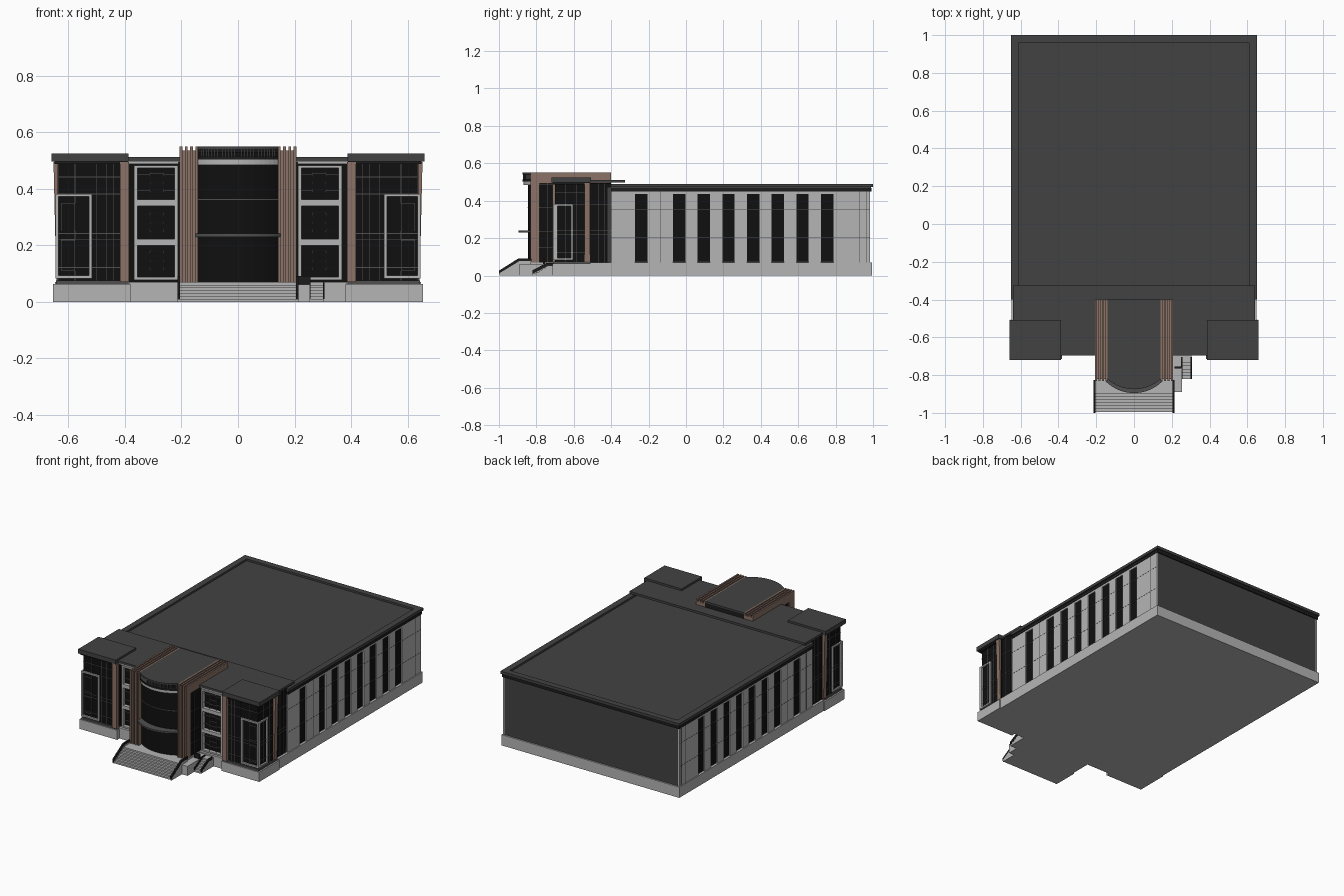
import bpy, bmesh, math


def mat(name, r, g, b):
    m = bpy.data.materials.new(name)
    m.diffuse_color = (r, g, b, 1)
    return m


GLASS = mat("dark_glass", 0.005, 0.005, 0.005)
ROOF = mat("roof_grey", 0.055, 0.055, 0.055)
BLACK = mat("black_trim", 0.012, 0.012, 0.012)
STONE = mat("light_stone", 0.46, 0.46, 0.46)
LINE = mat("frame_grey", 0.08, 0.08, 0.08)
WOOD = mat("brown_cladding", 0.26, 0.17, 0.135)


def finish(name, bm, m):
    bmesh.ops.recalc_face_normals(bm, faces=bm.faces)
    me = bpy.data.meshes.new(name)
    bm.to_mesh(me)
    bm.free()
    me.materials.append(m)
    ob = bpy.data.objects.new(name, me)
    bpy.context.collection.objects.link(ob)
    return ob


def add_prism(bm, pts, axis, a, b):
    """Extrude a polygon along x or z between a and b."""
    put = (lambda p, t: (t, p[0], p[1])) if axis == "x" else (lambda p, t: (p[0], p[1], t))
    lo = [bm.verts.new(put(p, a)) for p in pts]
    hi = [bm.verts.new(put(p, b)) for p in pts]
    bm.faces.new(lo)
    bm.faces.new(hi)
    for i in range(len(pts)):
        j = (i + 1) % len(pts)
        bm.faces.new((lo[i], lo[j], hi[j], hi[i]))


def boxes(name, items, m, mirror=False, flare=0.0):
    """Boxes (x0, x1, y0, y1, z0, z1), optionally mirrored in x, top pushed out by flare."""
    bm = bmesh.new()
    for x0, x1, y0, y1, z0, z1 in items:
        for s in (1, -1) if mirror else (1,):
            n = len(bm.verts)
            add_prism(bm, [(s * x0, y0), (s * x1, y0), (s * x1, y1), (s * x0, y1)], "z", z0, z1)
            bm.verts.ensure_lookup_table()
            for v in bm.verts[n + 4:]:
                v.co.x += s * flare
    return finish(name, bm, m)


def prisms(name, pts, spans, m):
    bm = bmesh.new()
    for a, b in spans:
        add_prism(bm, pts, "x", a, b)
    return finish(name, bm, m)


def arc(w, y, d, n=16):
    """Points on a shallow arc bulging to -y by d across half width w."""
    r = (w * w + d * d) / (2 * d)
    t = math.asin(w / r)
    return [(r * math.sin(-t + 2 * t * i / n), y - d + r - r * math.cos(-t + 2 * t * i / n))
            for i in range(n + 1)]


def bow(name, w, y, d, back, z0, z1, m):
    bm = bmesh.new()
    add_prism(bm, arc(w, y, d) + [(w, back), (-w, back)], "z", z0, z1)
    return finish(name, bm, m)


def frame_front(x0, x1, y0, y1, z0, z1, t):
    return [(x0, x0 + t, y0, y1, z0, z1), (x1 - t, x1, y0, y1, z0, z1),
            (x0 + t, x1 - t, y0, y1, z0, z0 + t), (x0 + t, x1 - t, y0, y1, z1 - t, z1)]


def frame_side(x0, x1, y0, y1, z0, z1, t):
    return [(x0, x1, y0, y0 + t, z0, z1), (x0, x1, y1 - t, y1, z0, z1),
            (x0, x1, y0 + t, y1 - t, z0, z0 + t), (x0, x1, y0 + t, y1 - t, z1 - t, z1)]


# Plinth
boxes("plinth", [(-0.648, 0.648, -0.51, 0.995, 0, 0.07), (-0.385, 0.385, -0.69, -0.51, 0, 0.07)], STONE)
boxes("tower_plinth", [(0.38, 0.655, -0.715, -0.505, 0, 0.063)], STONE, True)
boxes("tower_plinth_step", [(0.387, 0.645, -0.708, -0.51, 0.063, 0.075)], LINE, True)

# Main hall: dark core, light side piers between recessed windows
boxes("hall_core", [(-0.632, 0.632, -0.42, 0.985, 0.07, 0.47)], ROOF)
boxes("side_window_glass", [(0.632, 0.634, -0.28, 0.80, 0.075, 0.44)], GLASS, True)
centres = [-0.24] + [-0.037 + 0.132 * i for i in range(7)]
edges = [-0.40] + [c + s for c in centres for s in (-0.033, 0.033)] + [0.985]
piers = [(0.632, 0.642, edges[i], edges[i + 1], 0.07, 0.45) for i in range(0, len(edges), 2)]
piers += [(0.632, 0.642, -0.28, 0.80, 0.437, 0.45)]
boxes("side_piers", piers, STONE, True)
joints = [(0.642, 0.6428, p[2], p[3], z, z + 0.002) for p in piers[:-1] for z in (0.2, 0.35)]
joints += [(0.642, 0.6428, y, y + 0.002, 0.07, 0.45) for y in (-0.335, -0.137, 0.86, 0.925, 0.965)]
joints += [(0.634, 0.636, c - 0.033, c + 0.033, z, z + 0.003) for c in centres for z in (0.2, 0.35)]
boxes("panel_joints", joints, LINE, True)

# Main roof: stepped cornice with a low parapet
boxes("cornice_lower", [(-0.645, 0.645, -0.40, 0.992, 0.45, 0.468)], BLACK)
boxes("roof_deck", [(-0.64, 0.64, -0.40, 0.99, 0.468, 0.478)], ROOF)
boxes("parapet", [(-0.65, -0.61, -0.40, 1.0, 0.472, 0.49), (0.61, 0.65, -0.40, 1.0, 0.472, 0.49),
                  (-0.61, 0.61, 0.96, 1.0, 0.472, 0.49)], ROOF)

# Front wing body and its roof slab
boxes("wing_glass", [(-0.632, 0.632, -0.52, -0.40, 0.07, 0.495),
                     (-0.39, 0.39, -0.665, -0.52, 0.07, 0.495)], GLASS)
boxes("wing_roof", [(-0.64, 0.64, -0.52, -0.325, 0.497, 0.512),
                    (-0.39, 0.39, -0.695, -0.52, 0.497, 0.512)], ROOF)
boxes("wing_roof_trim", [(0.21, 0.387, -0.69, -0.665, 0.487, 0.496)], STONE, True)
boxes("wing_side_mullions", [(0.632, 0.635, -0.51, -0.40, z, z + 0.003) for z in (0.22, 0.24, 0.38)]
      + [(0.632, 0.635, y, y + 0.003, 0.07, 0.495) for y in (-0.47, -0.435)], LINE, True)

# Three storey window panels beside the entrance
panel = [(0.212, 0.224, -0.688, -0.665, 0.078, 0.483), (0.356, 0.368, -0.688, -0.665, 0.078, 0.483)]
panel += [(0.224, 0.356, -0.688, -0.665, a, b)
          for a, b in ((0.078, 0.088), (0.2, 0.222), (0.339, 0.363), (0.473, 0.483))]
boxes("window_panel", panel, STONE, True)
bars = []
for z in (0.088, 0.222, 0.363):
    bars += [(x, x + 0.004, -0.674, -0.665, z, z + 0.112) for x in (0.262, 0.31)]
    bars += [(0.224, 0.262, -0.674, -0.665, z + h, z + h + 0.004) for h in (0.03, 0.085)]
    bars += [(0.266, 0.31, -0.674, -0.665, z + h, z + h + 0.004) for h in (0.025, 0.055, 0.09)]
    bars += [(0.314, 0.356, -0.674, -0.665, z + h, z + h + 0.004) for h in (0.03, 0.085)]
boxes("window_panel_bars", bars, LINE, True)

# Corner towers: glass body, brown columns, cap, white wrap-around frames
boxes("tower_glass", [(0.392, 0.636, -0.698, -0.51, 0.07, 0.495)], GLASS, True)
boxes("tower_columns", [(0.385, 0.418, -0.715, -0.688, 0.07, 0.495)], WOOD, True)
boxes("tower_outer_columns", [(0.622, 0.643, -0.542, -0.512, 0.07, 0.495)], WOOD, True, 0.01)
boxes("tower_cap", [(0.387, 0.66, -0.72, -0.508, 0.497, 0.525)], ROOF, True)
boxes("tower_cap_soffit", [(0.39, 0.65, -0.712, -0.512, 0.488, 0.497)], BLACK, True)
mull = [(0.418, 0.636, -0.701, -0.698, z, z + 0.003) for z in (0.12, 0.22, 0.24, 0.38, 0.44)]
mull += [(x, x + 0.003, -0.701, -0.698, 0.07, 0.495) for x in (0.44, 0.465, 0.5, 0.575)]
mull += [(0.636, 0.639, -0.698, -0.54, z, z + 0.003) for z in (0.12, 0.22, 0.24, 0.38, 0.44)]
mull += [(0.636, 0.639, y, y + 0.003, 0.07, 0.495) for y in (-0.645, -0.585)]
mull += frame_front(0.575, 0.628, -0.706, -0.698, 0.25, 0.35, 0.005)
mull += frame_front(0.575, 0.628, -0.706, -0.698, 0.11, 0.22, 0.005)
boxes("tower_mullions", mull, LINE, True)
boxes("tower_bay_frames", frame_front(0.517, 0.646, -0.71, -0.698, 0.083, 0.382, 0.01)
      + frame_side(0.636, 0.646, -0.698, -0.605, 0.083, 0.382, 0.01), STONE, True)

# Entrance portal: side glass, brown backing and vertical fins turning over the roof
boxes("portal_side_glass", [(0.14, 0.198, -0.785, -0.66, 0.07, 0.495)], GLASS, True)
boxes("portal_side_bars", [(0.198, 0.2, -0.785, -0.69, z, z + 0.003) for z in (0.15, 0.235, 0.36, 0.485)]
      + [(0.198, 0.2, -0.74, -0.737, 0.07, 0.495)], LINE, True)
boxes("portal_backing", [(0.142, 0.204, -0.82, -0.785, 0.07, 0.535),
                         (0.142, 0.204, -0.785, -0.40, 0.495, 0.535)], WOOD, True)
fins = []
for i in range(4):
    x = 0.141 + 0.0185 * i
    fins += [(x, x + 0.01, -0.832, -0.782, 0.07, 0.55), (x, x + 0.01, -0.782, -0.40, 0.492, 0.55)]
boxes("portal_fins", fins, WOOD, True)

# Bowed entrance glazing, canopy, cornice and grille
bow("entrance_glass", 0.141, -0.80, 0.045, -0.66, 0.07, 0.53, GLASS)
bow("entrance_canopy", 0.15, -0.833, 0.062, -0.79, 0.23, 0.241, LINE)
bow("entrance_transom", 0.141, -0.803, 0.045, -0.79, 0.36, 0.364, LINE)
bow("entrance_cornice", 0.141, -0.815, 0.055, -0.79, 0.484, 0.503, STONE)
bow("entrance_cornice_top", 0.141, -0.82, 0.055, -0.79, 0.503, 0.514, BLACK)
bow("entrance_roof", 0.141, -0.82, 0.055, -0.40, 0.54, 0.55, ROOF)
bow("entrance_roof_body", 0.141, -0.79, 0.045, -0.40, 0.50, 0.54, BLACK)
boxes("entrance_grille", [(x - 0.0025, x + 0.0025, y + 0.002, y + 0.01, 0.512, 0.542)
                          for x, y in arc(0.138, -0.82, 0.053, 28)], LINE)

# Front steps with landing and railed cheek walls
N = 7
steps = [(-0.206, 0.206, -0.995 + 0.016 * i, -0.66, 0.01 * i, 0.01 * (i + 1)) for i in range(N)]
boxes("front_steps", steps, STONE)
cheeks = ((0.205, 0.215), (-0.215, -0.205))
prisms("step_cheeks", [(-0.998, 0), (-0.998, 0.012), (-0.89, 0.078), (-0.83, 0.078), (-0.83, 0)], cheeks, STONE)
prisms("step_rails", [(-1.0, 0.008), (-1.0, 0.026), (-0.895, 0.092), (-0.825, 0.092), (-0.825, 0.076),
                      (-0.89, 0.076)], cheeks, BLACK)

# Side landing and short side flight on the right
boxes("side_landing", [(0.206, 0.255, -0.89, -0.69, 0, 0.062), (0.255, 0.305, -0.735, -0.69, 0, 0.06)], STONE)
boxes("side_steps", [(0.255, 0.305, -0.82 + 0.017 * i, -0.735, 0.01 * i, 0.01 * (i + 1))
                     for i in range(5)], STONE)
prisms("side_rail", [(-0.82, 0.01), (-0.82, 0.028), (-0.745, 0.068), (-0.705, 0.068), (-0.705, 0.05),
                     (-0.74, 0.05)], ((0.25, 0.257), (0.3, 0.307)), BLACK)
boxes("landing_rail", [(0.215, 0.257, -0.765, -0.755, 0.062, 0.092)], BLACK)
